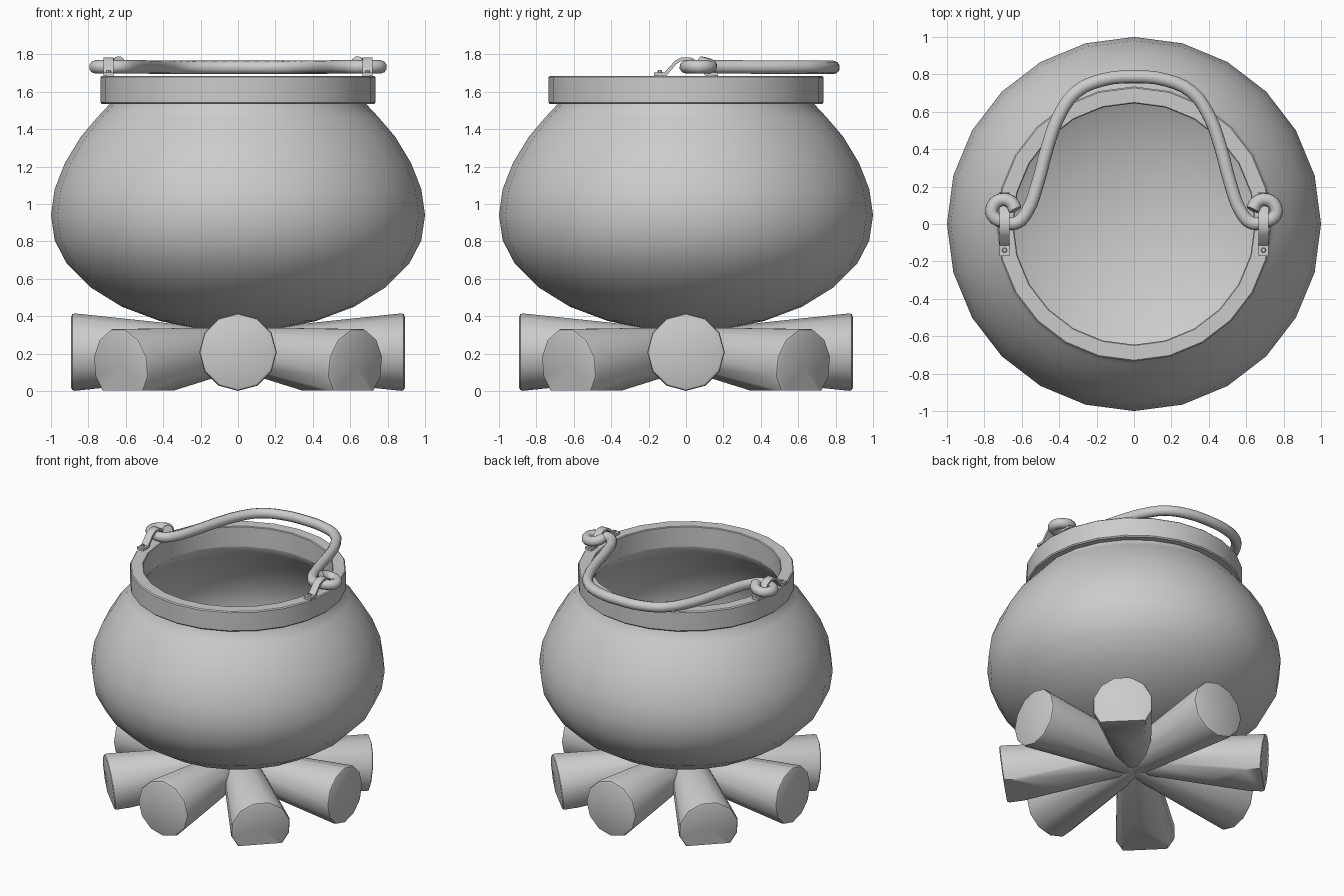
import bpy, bmesh, math
from mathutils import Vector, Matrix

if "Cube" in bpy.data.objects:
    bpy.data.objects.remove(bpy.data.objects["Cube"])


def finish(name, bm, angle=40):
    me = bpy.data.meshes.new(name)
    bm.to_mesh(me)
    bm.free()
    ob = bpy.data.objects.new(name, me)
    bpy.context.collection.objects.link(ob)
    smooth(ob, angle)
    return ob


def smooth(ob, angle):
    bpy.ops.object.select_all(action='DESELECT')
    ob.select_set(True)
    bpy.context.view_layer.objects.active = ob
    bpy.ops.object.shade_smooth_by_angle(angle=math.radians(angle))


def lathe(profile, n, phase=0.0, closed=False):
    """Revolve (radius, z) points, listed upwards on the outside, about z."""
    bm = bmesh.new()
    rings = []
    for r, z in profile:
        if r == 0:
            rings.append([bm.verts.new((0, 0, z))] * n)
        else:
            angs = [2 * math.pi * i / n + phase for i in range(n)]
            rings.append([bm.verts.new((r * math.cos(a), r * math.sin(a), z)) for a in angs])
    pairs = list(zip(rings, rings[1:]))
    if closed:
        pairs.append((rings[-1], rings[0]))
    for a, b in pairs:
        for i in range(n):
            j = (i + 1) % n
            bm.faces.new(list(dict.fromkeys((a[i], a[j], b[j], b[i]))))
    return bm


# Round pot body, a shell open at the top
body = [(0, .32), (.2, .33), (.42, .375), (.62, .45), (.79, .555), (.915, .68), (.98, .805),
        (1.0, .94), (.98, 1.08), (.925, 1.22), (.84, 1.36), (.755, 1.46), (.685, 1.535), (.69, 1.6)]
pot = finish("pot_body", lathe(body, 24), 50)
shell = pot.modifiers.new("wall", 'SOLIDIFY')
shell.thickness = .04
shell.offset = -1

# Rim band
finish("pot_rim", lathe([(.645, 1.535), (.728, 1.535), (.735, 1.543), (.735, 1.678),
                         (.728, 1.685), (.65, 1.685), (.645, 1.68)], 24, closed=True), 35)

# Tapered logs radiating from the centre; diagonal ones dip and are cut flat by the ground
for k in range(8):
    diagonal = k % 2 == 1
    a = math.radians(45 * k)
    start = Vector((0, 0, .23 if diagonal else .208))
    end = Vector((.892 * math.cos(a), .892 * math.sin(a), .13 if diagonal else .208))
    d = end - start
    L = d.length
    bm = lathe([(0, 0), (.115, 0), (.207, L - .02), (.203, L - .006), (.19, L), (0, L)], 12,
               math.radians(15) if diagonal else 0)
    bm.transform(Matrix.Translation(start) @ d.to_track_quat('Z', 'Y').to_matrix().to_4x4())
    if diagonal:
        cut = bmesh.ops.bisect_plane(bm, geom=bm.verts[:] + bm.edges[:] + bm.faces[:],
                                     plane_co=(0, 0, .004), plane_no=(0, 0, -1), clear_outer=True)
        edges = [e for e in cut['geom_cut'] if isinstance(e, bmesh.types.BMEdge)]
        bmesh.ops.holes_fill(bm, edges=edges, sides=0)
        bmesh.ops.recalc_face_normals(bm, faces=bm.faces[:])
    finish("log_%d" % (k + 1), bm, 35)

# Bail handle: curled end on the right, up to the middle, mirrored to the left
half = [(.635, .075, 1.755), (.655, .115, 1.745), (.71, .13, 1.735), (.755, .095, 1.733),
        (.755, .045, 1.733), (.70, .012, 1.733), (.63, .005, 1.733), (.575, .06, 1.733),
        (.52, .2, 1.733), (.46, .42, 1.732), (.4, .58, 1.732), (.31, .705, 1.731), (.17, .77, 1.73)]
path = half + [(0, .787, 1.73)] + [(-x, y, z) for x, y, z in reversed(half)]
cu = bpy.data.curves.new("handle", 'CURVE')
cu.dimensions = '3D'
cu.resolution_u = 3
cu.bevel_depth = .036
cu.bevel_resolution = 3
cu.use_fill_caps = True
sp = cu.splines.new('BEZIER')
sp.bezier_points.add(len(path) - 1)
for p, co in zip(sp.bezier_points, path):
    p.co = co
    p.handle_left_type = p.handle_right_type = 'AUTO'
handle = bpy.data.objects.new("handle", cu)
bpy.context.collection.objects.link(handle)
bpy.ops.object.select_all(action='DESELECT')
handle.select_set(True)
bpy.context.view_layer.objects.active = handle
bpy.ops.object.convert(target='MESH')
smooth(bpy.context.view_layer.objects.active, 50)

# Bent strap clips with rivets, holding the handle to the rim
strap = [(-.17, 1.685), (-.17, 1.703), (-.115, 1.703), (-.06, 1.765), (-.025, 1.784), (.025, 1.784),
         (.06, 1.765), (.115, 1.703), (.17, 1.703), (.17, 1.685), (.105, 1.685), (.052, 1.748),
         (.02, 1.768), (-.02, 1.768), (-.052, 1.748), (-.105, 1.685)]
for side, s in (("left", -1), ("right", 1)):
    bm = bmesh.new()
    face = bm.faces.new([bm.verts.new((s * .692 - .027, y, z)) for y, z in strap])
    ext = bmesh.ops.extrude_face_region(bm, geom=[face])['geom']
    bmesh.ops.translate(bm, vec=(.054, 0, 0),
                        verts=[v for v in ext if isinstance(v, bmesh.types.BMVert)])
    for y in (-.14, .145):
        bmesh.ops.create_cone(bm, segments=8, cap_ends=True, radius1=.014, radius2=.01, depth=.014,
                              matrix=Matrix.Translation((s * .692, y, 1.709)))
    bmesh.ops.recalc_face_normals(bm, faces=bm.faces[:])
    finish("handle_clip_" + side, bm, 30)
